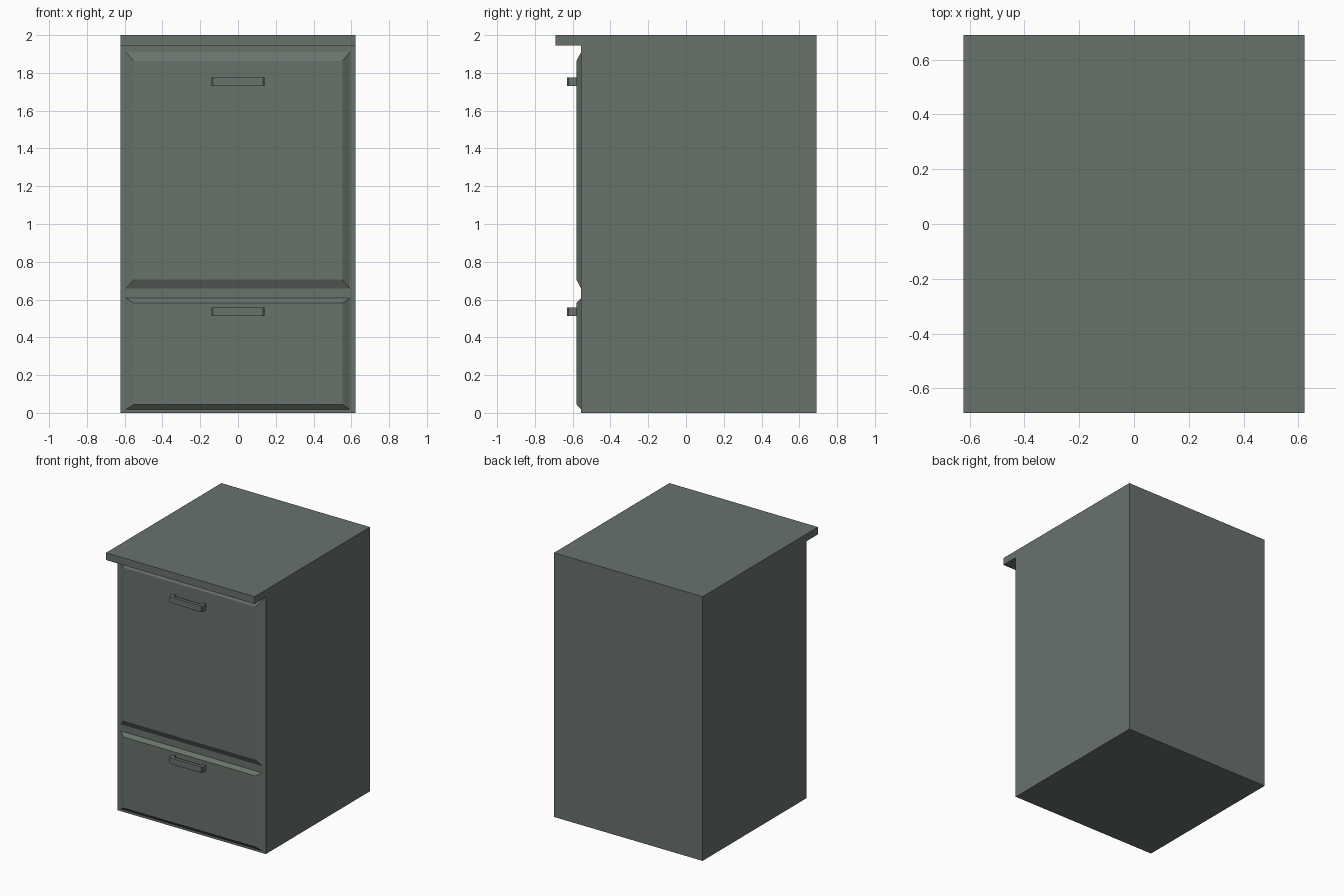
import bpy
import bmesh

default = bpy.data.objects.get("Cube")
if default:
    bpy.data.objects.remove(default, do_unlink=True)

# Single grey-green paint
paint = bpy.data.materials.new("grey_green_paint")
paint.use_nodes = True
colour = (0.14, 0.17, 0.148, 1)
paint.diffuse_color = colour
paint.node_tree.nodes["Principled BSDF"].inputs["Base Color"].default_value = colour


def finish(name, bm):
    bmesh.ops.recalc_face_normals(bm, faces=bm.faces)
    mesh = bpy.data.meshes.new(name)
    bm.to_mesh(mesh)
    bm.free()
    mesh.materials.append(paint)
    obj = bpy.data.objects.new(name, mesh)
    bpy.context.collection.objects.link(obj)
    return obj


def extrude_outline(name, points, offset):
    """Fill an outline and extrude it along the offset."""
    bm = bmesh.new()
    face = bm.faces.new([bm.verts.new(p) for p in points])
    result = bmesh.ops.extrude_face_region(bm, geom=[face], use_keep_orig=True)
    verts = [g for g in result["geom"] if isinstance(g, bmesh.types.BMVert)]
    bmesh.ops.translate(bm, verts=verts, vec=offset)
    return finish(name, bm)


def raised_panel(name, back_z, front_z):
    """Door panel with sloped edges on the cabinet face."""
    bm = bmesh.new()
    rings = []
    for half, y, (low, high) in ((0.592, BODY_Y, back_z), (0.553, PANEL_Y, front_z)):
        corners = ((-half, low), (half, low), (half, high), (-half, high))
        rings.append([bm.verts.new((x, y, z)) for x, z in corners])
    back, front = rings
    bm.faces.new(back)
    bm.faces.new(front)
    for i in range(4):
        j = (i + 1) % 4
        bm.faces.new((back[i], back[j], front[j], front[i]))
    return finish(name, bm)


def handle(name, z):
    """Bracket handle with clipped front corners."""
    half, wall, clip, front = 0.14, 0.025, 0.008, -0.63
    right = [(half - wall, PANEL_Y), (half, PANEL_Y),
             (half, front + clip), (half - clip, front)]
    inner = (half - wall, front + wall)
    outline = right + [(-x, y) for x, y in reversed(right)]
    outline += [(-inner[0], inner[1]), inner]
    return extrude_outline(name, [(x, y, z) for x, y in outline], (0, 0, 0.045))


BODY_Y, PANEL_Y = -0.555, -0.58
HALF_W, HALF_D = 0.622, 0.69

# Cabinet body with overhanging worktop, as one side profile
profile = [(HALF_D, 0), (HALF_D, 2), (-HALF_D, 2), (-HALF_D, 1.945),
           (BODY_Y, 1.945), (BODY_Y, 0)]
extrude_outline("cabinet_body", [(-HALF_W, y, z) for y, z in profile], (2 * HALF_W, 0, 0))

# Door and drawer fronts
raised_panel("upper_door", (0.658, 1.91), (0.705, 1.863))
raised_panel("lower_drawer", (0.018, 0.607), (0.045, 0.582))

# Handles
handle("upper_handle", 1.73)
handle("lower_handle", 0.512)
